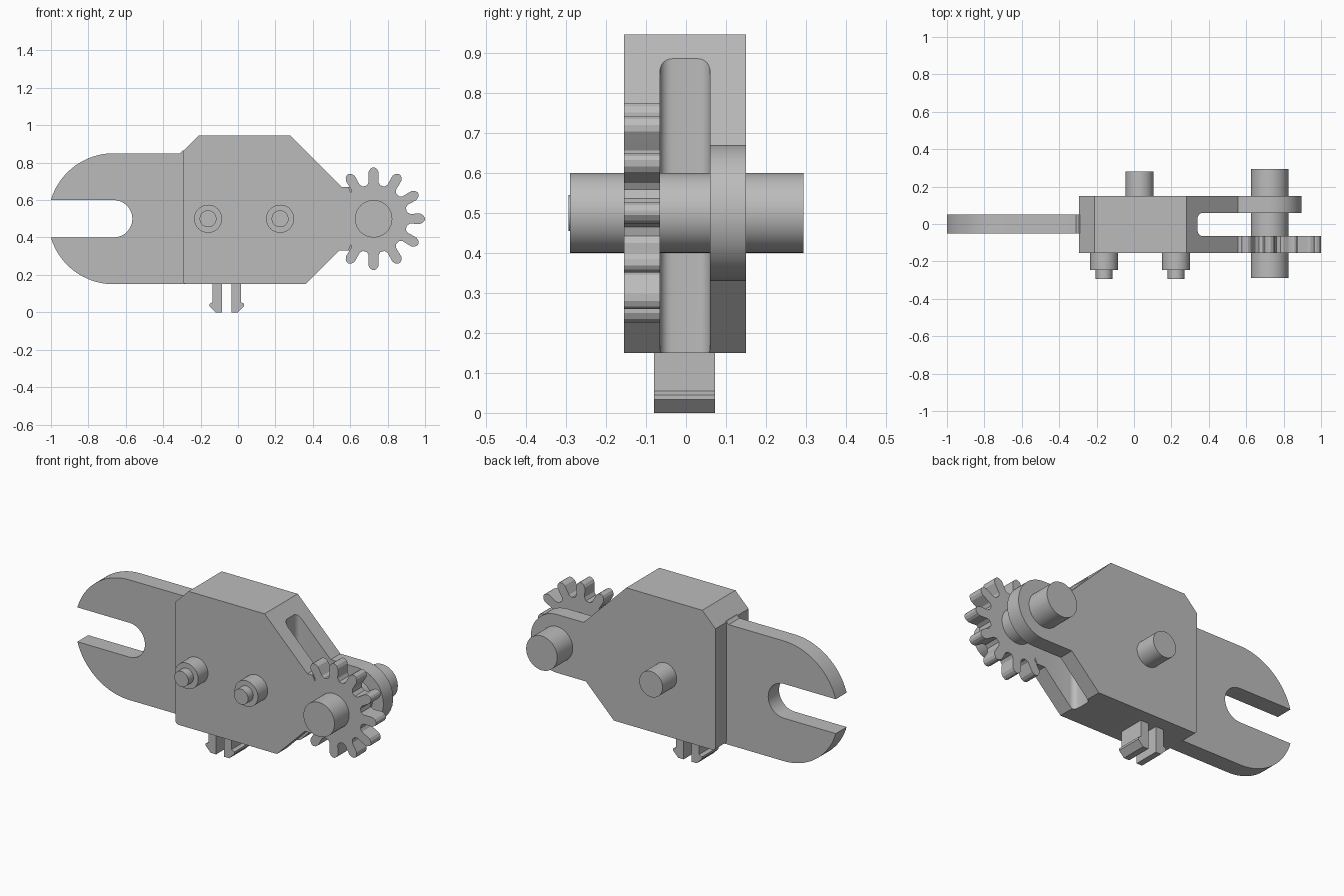
import bpy
import bmesh
from math import sin, cos, radians
from mathutils import Vector

cube = bpy.data.objects.get("Cube")
if cube:
    bpy.data.objects.remove(cube, do_unlink=True)

grey = bpy.data.materials.new("plain_grey")
grey.use_nodes = True
COLOUR = (0.5, 0.5, 0.5, 1)
grey.diffuse_color = COLOUR
grey.node_tree.nodes["Principled BSDF"].inputs["Base Color"].default_value = COLOUR

MID = 0.5                    # height of the pins, slot and axle
AXLE_X = 0.725
FRONT, BACK = -0.155, 0.15   # body faces
SLOT = (-0.065, 0.06)        # gap between the two lugs


def activate(obj):
    bpy.ops.object.select_all(action='DESELECT')
    bpy.context.view_layer.objects.active = obj
    obj.select_set(True)


def finish(bm, name):
    bmesh.ops.recalc_face_normals(bm, faces=bm.faces)
    mesh = bpy.data.meshes.new(name)
    bm.to_mesh(mesh)
    bm.free()
    obj = bpy.data.objects.new(name, mesh)
    bpy.context.collection.objects.link(obj)
    mesh.materials.append(grey)
    activate(obj)
    bpy.ops.object.shade_smooth_by_angle(angle=radians(25))
    return obj


def slab(name, outline, y0, y1):
    """Extrude an (x, z) outline from y0 to y1."""
    bm = bmesh.new()
    face = bm.faces.new([bm.verts.new((x, y0, z)) for x, z in outline])
    new = bmesh.ops.extrude_face_region(bm, geom=[face])["geom"]
    bmesh.ops.translate(bm, vec=(0, y1 - y0, 0),
                        verts=[v for v in new if isinstance(v, bmesh.types.BMVert)])
    return finish(bm, name)


def arc(cx, cz, r, a0, a1, n=24):
    angles = [radians(a0 + (a1 - a0) * i / n) for i in range(n + 1)]
    return [(cx + r * cos(a), cz + r * sin(a)) for a in angles]


def pin(name, x, r, y0, y1):
    return slab(name, arc(x, MID, r, 0, 352.5, 47), y0, y1)


def combine(target, other, operation):
    mod = target.modifiers.new(operation.lower(), 'BOOLEAN')
    mod.operation, mod.solver, mod.object = operation, 'EXACT', other
    activate(target)
    bpy.ops.object.modifier_apply(modifier=mod.name)
    bpy.data.objects.remove(other, do_unlink=True)


# Forked plate with a round-ended slot
cx = -0.665
outer = [(x, z) for x, z in arc(cx, MID, 0.35, 90, 163.4)]
lower = [(x, 2 * MID - z) for x, z in reversed(outer)]
fork = [(-0.2, 0.15), (-0.2, 0.865), (-0.295, 0.865), (-0.31, 0.85)] + outer
fork += arc(cx, MID, 0.1, 90, -90) + lower
slab("fork_plate", fork, -0.05, 0.05)

# Main body
body = slab("body", arc(-0.275, 0.17, 0.02, 180, 270, 6) +
            [(0.36, 0.15), (0.54, 0.33), (0.555, 0.67), (0.28, 0.945),
             (-0.21, 0.945), (-0.295, 0.86)], FRONT, BACK)

# Front lug ending in a partial gear of nine teeth
half = [(0.178, 0.036), (0.195, 0.026), (0.225, 0.027), (0.25, 0.027),
        (0.265, 0.019), (0.274, 0.006)]
tooth = [(r, -w) for r, w in half] + half[::-1]
gear = [(0.5, 0.33), (0.59, 0.33)]
for step in range(-4, 5):
    a = radians(30 * step)
    gear += [(AXLE_X + r * cos(a) - w * sin(a), MID + r * sin(a) + w * cos(a))
             for r, w in tooth]
gear += [(0.59, 0.67), (0.5, 0.67)]
combine(body, slab("gear_lug", gear, FRONT, SLOT[0]), 'UNION')

# Rear lug with a round end
lug = [(0.5, 0.33)] + arc(AXLE_X, MID, 0.17, -90, 90) + [(0.5, 0.67)]
combine(body, slab("rear_lug", lug, SLOT[1], BACK), 'UNION')

# Slot between the lugs, with rounded inner corners
bm = bmesh.new()
bmesh.ops.create_cube(bm, size=1)
for v in bm.verts:
    v.co = Vector((0.34 if v.co.x < 0 else 1.2,
                   SLOT[0] if v.co.y < 0 else SLOT[1],
                   -0.2 if v.co.z < 0 else 1.2))
corners = [e for e in bm.edges if all(v.co.x < 0.5 for v in e.verts)
           and abs(e.verts[0].co.z - e.verts[1].co.z) > 1]
bmesh.ops.bevel(bm, geom=corners, offset=0.03, segments=6, profile=0.5, affect='EDGES')
combine(body, finish(bm, "slot_cutter"), 'DIFFERENCE')

# Merge the flat seams left by the joins
bm = bmesh.new()
bm.from_mesh(body.data)
bmesh.ops.remove_doubles(bm, verts=bm.verts, dist=0.0001)
bmesh.ops.dissolve_limit(bm, angle_limit=radians(0.5), verts=bm.verts, edges=bm.edges)
bm.to_mesh(body.data)
bm.free()
activate(body)
bpy.ops.object.shade_smooth_by_angle(angle=radians(25))

# Axle and pegs
pin("axle", AXLE_X, 0.1, -0.29, 0.293)
pin("rear_peg", 0.03, 0.075, BACK - 0.02, 0.28)
for side, x in (("right", -0.16), ("left", 0.225)):
    pin(side + "_front_peg", x, 0.075, -0.245, FRONT + 0.02)
    pin(side + "_peg_tip", x, 0.045, -0.293, -0.235)

# Pair of barbed snap clips, mirrored about their middle
clip = [(0.025, 0.17), (0.025, 0), (0.06, 0), (0.092, 0.033), (0.092, 0.045),
        (0.075, 0.055), (0.075, 0.17)]
for side, sign in (("right", -1), ("left", 1)):
    slab(side + "_clip", [(-0.06 + sign * x, z) for x, z in clip], -0.08, 0.072)
